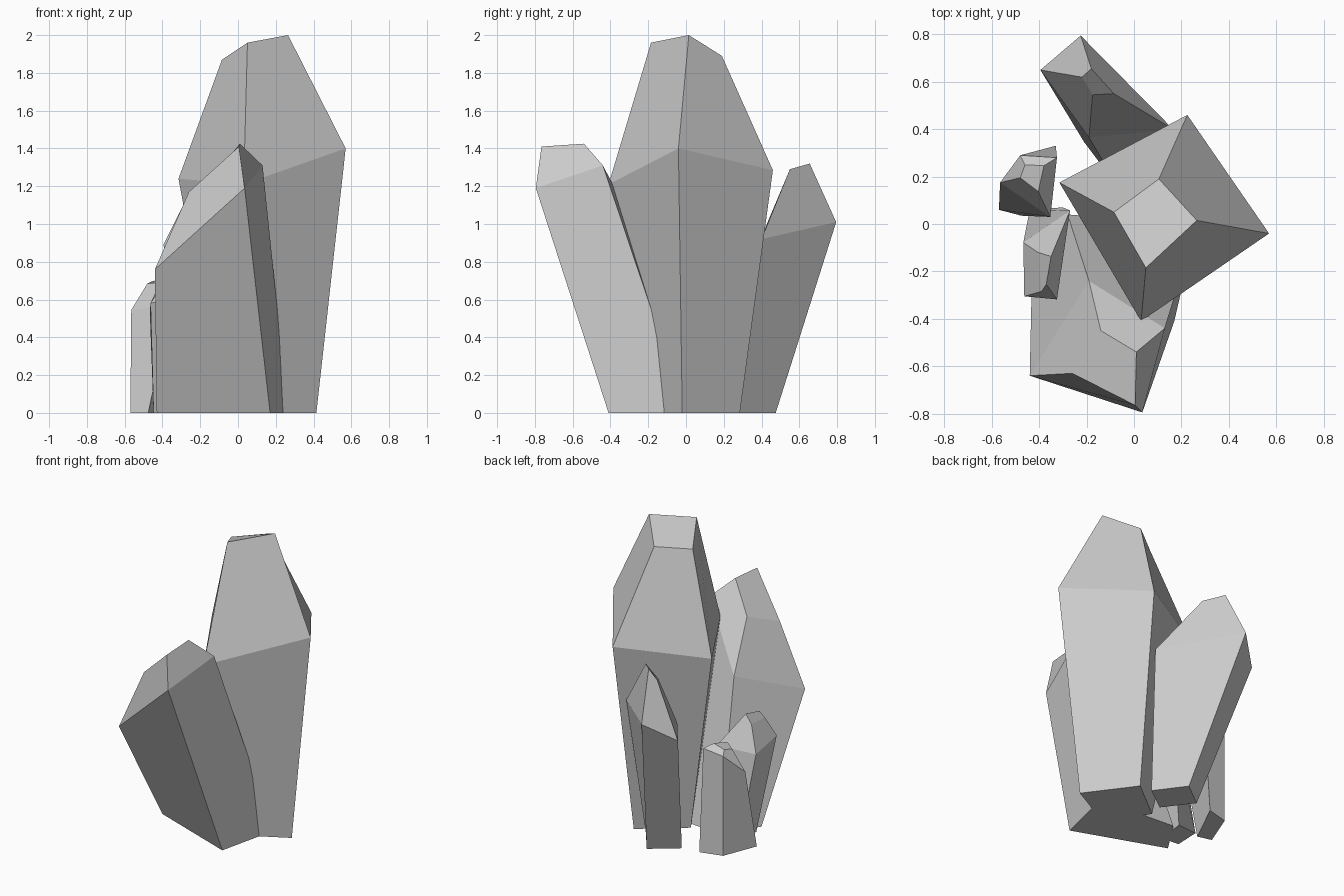
import bpy, bmesh


def crystal(name, base, shoulder, tip):
    """Four-sided crystal: floor ring, flared shoulder ring, small sloped cap."""
    bm = bmesh.new()
    rings = [[bm.verts.new((x, y, 0)) for x, y in base],
             [bm.verts.new(p) for p in shoulder],
             [bm.verts.new(p) for p in tip]]
    for low, high in zip(rings, rings[1:]):
        for i in range(4):
            j = (i + 1) % 4
            bm.faces.new((low[i], low[j], high[j], high[i]))
    bm.faces.new(rings[0][::-1])
    bm.faces.new(rings[2])
    bmesh.ops.recalc_face_normals(bm, faces=bm.faces)
    mesh = bpy.data.meshes.new(name)
    bm.to_mesh(mesh)
    bm.free()
    obj = bpy.data.objects.new(name, mesh)
    bpy.context.collection.objects.link(obj)
    return obj


# Tall central crystal
crystal("main_crystal",
        [(.415, -.02), (.19, .285), (-.085, .07), (.08, -.2)],
        [(.57, -.04, 1.4), (.225, .46, 1.285), (-.315, .175, 1.24), (.03, -.41, 1.21)],
        [(.265, .015, 2.0), (.105, .19, 1.89), (-.085, .05, 1.87), (.05, -.185, 1.96)])

# Wide crystal leaning to the front
crystal("front_crystal",
        [(.17, -.41), (.265, 0), (-.28, .04), (-.43, -.19)],
        [(.035, -.795, 1.19), (.13, -.44, 1.31), (-.19, -.24, .93), (-.44, -.64, .76)],
        [(.005, -.765, 1.41), (.01, -.54, 1.425), (-.14, -.45, 1.24), (-.26, -.63, 1.17)])

# Slim crystal leaning to the back
crystal("back_crystal",
        [(-.04, .475), (-.21, .345), (-.07, .16), (.10, .285)],
        [(-.225, .795, 1.01), (-.395, .65, .89), (-.19, .365, .85), (.165, .4, .92)],
        [(-.18, .655, 1.32), (-.22, .62, 1.24), (-.175, .545, 1.21), (-.085, .55, 1.29)])

# Two small crystals on the left
crystal("left_small_crystal",
        [(-.33, .33), (-.48, .29), (-.57, .06), (-.475, .035)],
        [(-.325, .28, .68), (-.48, .29, .67), (-.565, .175, .545), (-.353, .03, .57)],
        [(-.38, .246, .715), (-.46, .25, .695), (-.48, .195, .685), (-.404, .137, .69)])
crystal("left_inner_crystal",
        [(-.44, .06), (-.30, .07), (-.32, -.12), (-.447, -.11)],
        [(-.467, -.078, .54), (-.27, .057, .6), (-.325, -.318, .62), (-.463, -.305, .58)],
        [(-.404, -.12, .71), (-.35, -.137, .76), (-.37, -.254, .74), (-.39, -.284, .69)])
